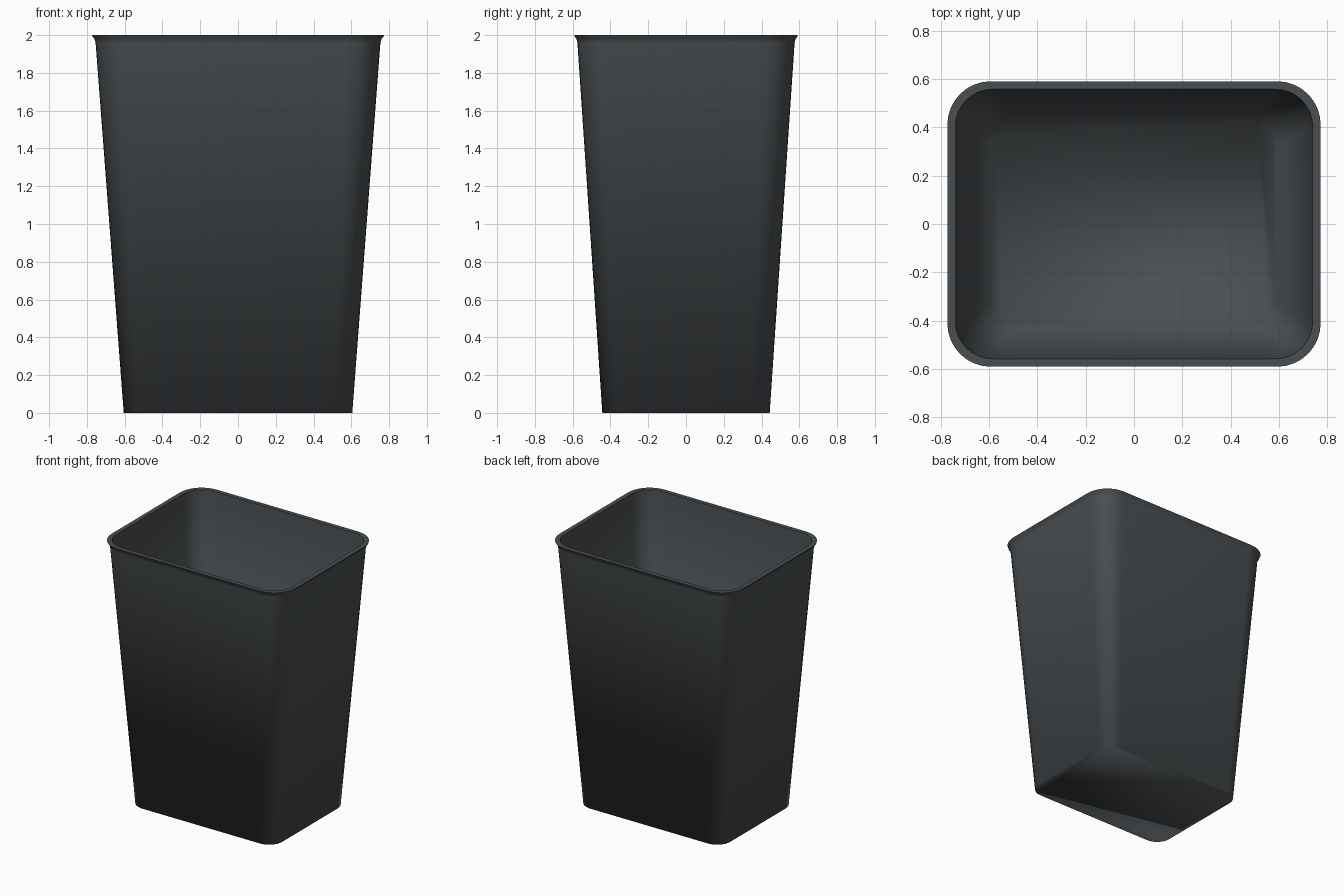
import bpy, bmesh
from math import cos, sin, pi

if "Cube" in bpy.data.objects:
    bpy.data.objects.remove(bpy.data.objects["Cube"], do_unlink=True)

CORNER_STEPS = 8

# Dark plastic
plastic = bpy.data.materials.new("charcoal plastic")
plastic.use_nodes = True
colour = (0.068, 0.077, 0.083, 1)
plastic.diffuse_color = colour
plastic.node_tree.nodes["Principled BSDF"].inputs["Base Color"].default_value = colour


def rounded_ring(bm, hx, hy, radius, z):
    """Loop of vertices around a rounded rectangle."""
    ring = []
    for quarter, (sx, sy) in enumerate(((1, 1), (-1, 1), (-1, -1), (1, -1))):
        for i in range(CORNER_STEPS + 1):
            a = (quarter + i / CORNER_STEPS) * pi / 2
            ring.append(bm.verts.new((sx * (hx - radius) + radius * cos(a),
                                      sy * (hy - radius) + radius * sin(a), z)))
    return ring


# Section from the underside, up the outer wall, over the lip, down to the inner floor:
# half width, half depth, corner radius, height
section = [
    (0.605, 0.443, 0.11, 0.0),
    (0.754, 0.575, 0.17, 1.96),
    (0.760, 0.580, 0.175, 1.98),
    (0.770, 0.588, 0.18, 1.99),
    (0.773, 0.591, 0.18, 2.0),
    (0.740, 0.558, 0.155, 2.0),
    (0.590, 0.428, 0.10, 0.015),
]

bm = bmesh.new()
rings = [rounded_ring(bm, *row) for row in section]
for low, high in zip(rings, rings[1:]):
    for i in range(len(low)):
        j = (i + 1) % len(low)
        bm.faces.new((low[i], low[j], high[j], high[i]))
bm.faces.new(reversed(rings[0]))   # underside
bm.faces.new(rings[-1])            # inner floor
bmesh.ops.recalc_face_normals(bm, faces=bm.faces)

# Smooth body with crisp edges on the lip
for face in bm.faces:
    face.smooth = True
for ring in rings[4:6]:
    for i, v in enumerate(ring):
        bm.edges.get((v, ring[(i + 1) % len(ring)])).smooth = False

mesh = bpy.data.meshes.new("waste_bin")
bm.to_mesh(mesh)
bm.free()
mesh.materials.append(plastic)
bpy.context.collection.objects.link(bpy.data.objects.new("waste_bin", mesh))
